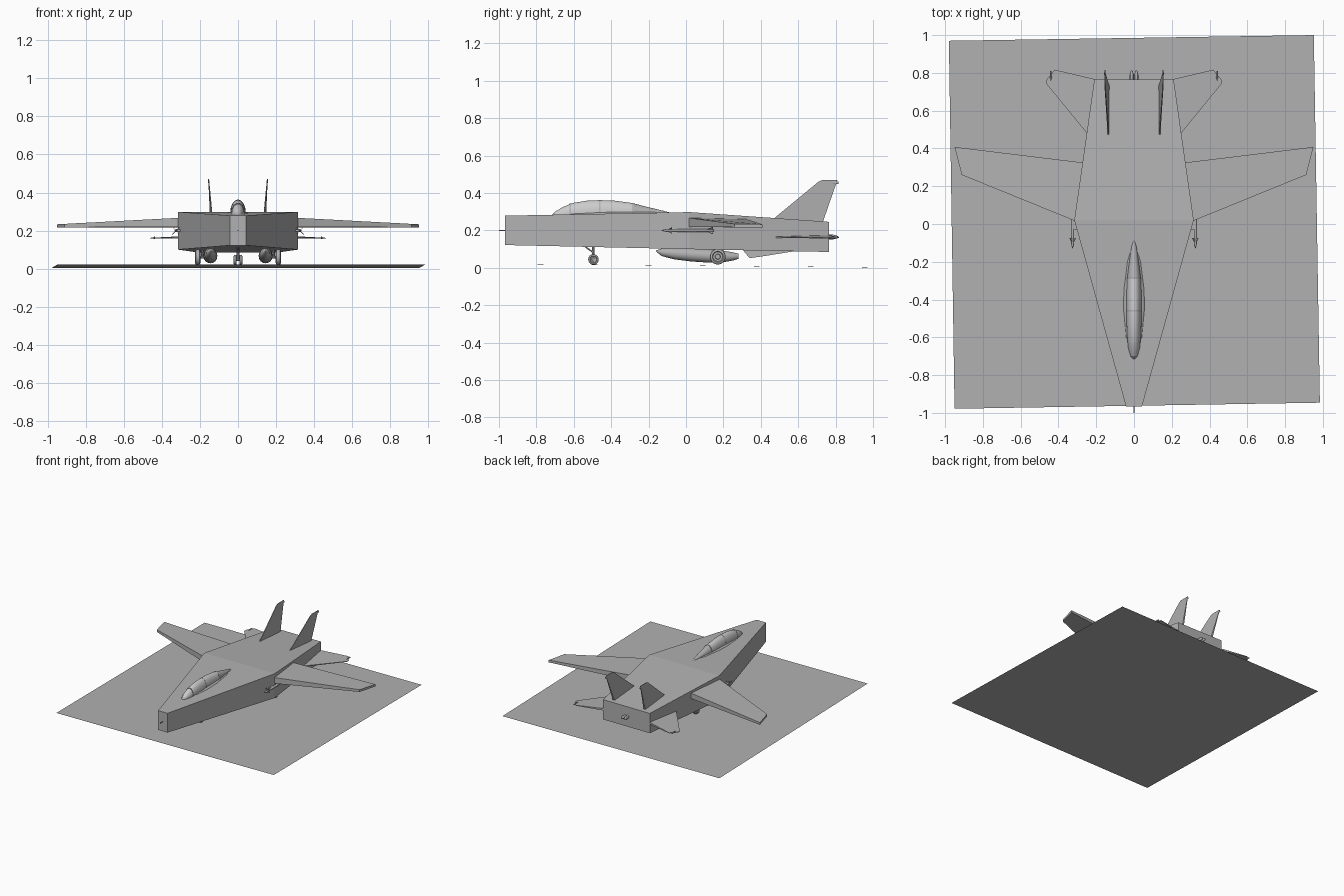
import bpy, bmesh
from math import cos, sin, pi
from mathutils import Vector


def grey(name, v):
    m = bpy.data.materials.new(name)
    m.diffuse_color = (v, v, v, 1)
    return m


PAINT, GLASS = grey("grey_paint", .44), grey("pale_glass", .72)


def make(name, verts, faces, mirror=False, smooth=False, mat=PAINT):
    me = bpy.data.meshes.new(name)
    me.from_pydata([tuple(v) for v in verts], [], faces)
    bm = bmesh.new()
    bm.from_mesh(me)
    bmesh.ops.recalc_face_normals(bm, faces=bm.faces)
    bm.to_mesh(me)
    bm.free()
    me.materials.append(mat)
    ob = bpy.data.objects.new(name, me)
    bpy.context.collection.objects.link(ob)
    if smooth:
        bpy.context.view_layer.objects.active = ob
        ob.select_set(True)
        bpy.ops.object.shade_smooth_by_angle()
        ob.select_set(False)
    if mirror:
        ob.modifiers.new("mirror", 'MIRROR')
    return ob


def loft(name, rings, mirror=False, smooth=False, mat=PAINT):
    n = len(rings[0])
    faces = [list(range(n)), [(len(rings) - 1) * n + i for i in range(n)]]
    for r in range(len(rings) - 1):
        for i in range(n):
            j = (i + 1) % n
            faces.append([r * n + i, r * n + j, (r + 1) * n + j, (r + 1) * n + i])
    return make(name, [v for ring in rings for v in ring], faces, mirror, smooth, mat)


def spindle(name, x, stations, n=20, mirror=False, mat=PAINT):
    # stations along y: (y, centre z, half width, half height)
    rings = [[(x + rx * cos(2 * pi * i / n), y, z + rz * sin(2 * pi * i / n))
              for i in range(n)] for y, z, rx, rz in stations]
    return loft(name, rings, mirror, True, mat)


def panel(name, pts, axis, mirror=True):
    # pts: (x, y, z, half thickness along axis)
    a = Vector(axis)
    return loft(name, [[Vector(p[:3]) + a * p[3] * s for p in pts] for s in (1, -1)], mirror)


def rod(name, a, b, r, n=10, mirror=False):
    a, b = Vector(a), Vector(b)
    q = (b - a).to_track_quat('Z', 'Y')
    rings = [[p + q @ Vector((r * cos(2 * pi * i / n), r * sin(2 * pi * i / n), 0))
              for i in range(n)] for p in (a, b)]
    return loft(name, rings, mirror, True)


def wheel(name, x, y, z, r, w):
    prof = [(-w, r * .3), (-w * .6, r * .35), (-w * .6, r * .6), (-w, r * .7), (-w * .7, r * .95),
            (0, r), (w * .7, r * .95), (w, r * .7), (w * .6, r * .6), (w * .6, r * .35), (w, r * .3)]
    n = 24
    rings = [[(x + dx, y + k * cos(2 * pi * i / n), z + k * sin(2 * pi * i / n))
              for i in range(n)] for dx, k in prof]
    loft(name, rings, True, True)


# slightly turned and tilted base sheet
make("base_sheet", [(-.98, .97, .003), (.952, 1, .003), (.984, -.946, .021), (-.95, -.978, .021)],
     [[3, 2, 1, 0]])

# slab fuselage: y, half width, bottom, top
loft("fuselage", [[(-w, y, b), (w, y, b), (w, y, t), (-w, y, t)] for y, w, b, t in
                  [(-.967, .042, .122, .279), (.02, .316, .1, .298), (.765, .21, .085, .246)]])
rod("nose_probe", (0, -1, .2), (0, -.95, .2), .003)

# wings, tailplanes and fins
panel("wing", [(.31, .015, .243, .024), (.912, .26, .226, .009),
               (.95, .408, .224, .009), (.27, .325, .238, .022)], (0, 0, 1))
panel("tailplane", [(.245, .475, .163, .004), (.462, .74, .16, .002), (.462, .765, .16, .002),
                    (.42, .817, .162, .002), (.2, .765, .167, .008)], (0, 0, 1))
panel("tail_fin", [(.136, .465, .26, .003), (.153, .71, .462, .002), (.154, .73, .47, .002),
                   (.155, .81, .47, .002), (.153, .8, .442, .002), (.138, .73, .24, .008)], (1, 0, 0))
panel("belly_fin", [(.2, .3, .1, .004), (.205, .34, .052, .002),
                    (.205, .4, .06, .002), (.2, .6, .092, .004)], (1, 0, 0))
spindle("fin_tip_pod", .154, [(.78, .455, .001, .001), (.79, .455, .004, .008),
                              (.815, .455, .003, .006)], 10, True)
spindle("tailplane_tip_pod", .44, [(.76, .162, .001, .001), (.775, .162, .005, .007),
                                   (.81, .162, .004, .005)], 10, True)

# canopy: pale glass in front, painted spine behind, fairing and frame hoops
glass = [(-.7, .28, .018, .02), (-.66, .285, .03, .04), (-.6, .29, .036, .058),
         (-.53, .292, .039, .067), (-.46, .293, .04, .069), (-.38, .293, .04, .066),
         (-.29, .292, .037, .055)]
spindle("canopy_glass", 0, glass, 28, mat=GLASS)
spindle("canopy_nose", 0, [(-.72, .275, .004, .004), (-.7, .28, .018, .02)], 28)
spindle("canopy_spine", 0, [glass[-1], (-.2, .29, .026, .034), (-.12, .289, .014, .016),
                            (-.08, .288, .003, .006)], 28)
spindle("canopy_fairing", 0, [(-.7, .275, .02, .008), (-.6, .28, .045, .015), (-.45, .284, .058, .018),
                              (-.35, .286, .056, .018), (-.2, .288, .038, .015),
                              (-.09, .29, .006, .006)], 28)
for y, rx, z, rz in [(-.62, .035, .289, .0545), (-.46, .041, .293, .07), (-.285, .038, .292, .056)]:
    spindle("canopy_frame", 0, [(y - .004, z, rx, rz), (y + .004, z, rx, rz)], 28)

# belly tanks
spindle("belly_tank", .145, [(-.16, .09, .003, .003), (-.13, .083, .02, .02), (-.06, .076, .031, .031),
                             (.03, .07, .036, .036), (.12, .064, .036, .036), (.2, .061, .031, .031),
                             (.25, .061, .022, .022), (.28, .062, .014, .014)], 24, True)

# side missiles with cross fins and rails
spindle("missile", .325, [(-.13, .2, .001, .001), (-.115, .2, .006, .006), (-.1, .2, .008, .008),
                          (.14, .2, .008, .008), (.15, .2, .005, .005)], 12, True)
for y0, y1, s in [(-.105, -.075, .017), (.1, .145, .02)]:
    for sx, sz in [(1, 1), (1, -1)]:
        a = Vector((s * sx, 0, s * sz))
        c0, c1 = Vector((.325, y0, .2)), Vector((.325, y1, .2))
        panel("missile_fin", [(*(c1 - a), .001), (*c0, .001), (*(c1 + a), .001)], (sz, 0, -sx))
panel("missile_rail", [(.295, -.03, .2, .006), (.325, -.03, .2, .006),
                       (.325, .1, .2, .006), (.28, .1, .2, .006)], (0, 0, 1))

# main landing gear
wheel("main_wheel", .212, .17, .06, .042, .014)
rod("main_axle", (.18, .17, .06), (.225, .17, .06), .008, 10, True)
rod("main_strut", (.186, .17, .06), (.186, .15, .12), .008, 10, True)

# nose landing gear
wheel("nose_wheel", .015, -.495, .045, .028, .008)
rod("nose_axle", (-.02, -.495, .045), (.02, -.495, .045), .005)
rod("nose_strut", (0, -.495, .045), (0, -.495, .14), .007)
rod("nose_brace", (0, -.5, .085), (0, -.555, .125), .004)

# small twin outlets at the tail
spindle("tail_outlet", .012, [(.76, .165, .012, .014), (.79, .165, .011, .012),
                              (.808, .165, .006, .007), (.815, .165, .001, .001)], 12, True)
